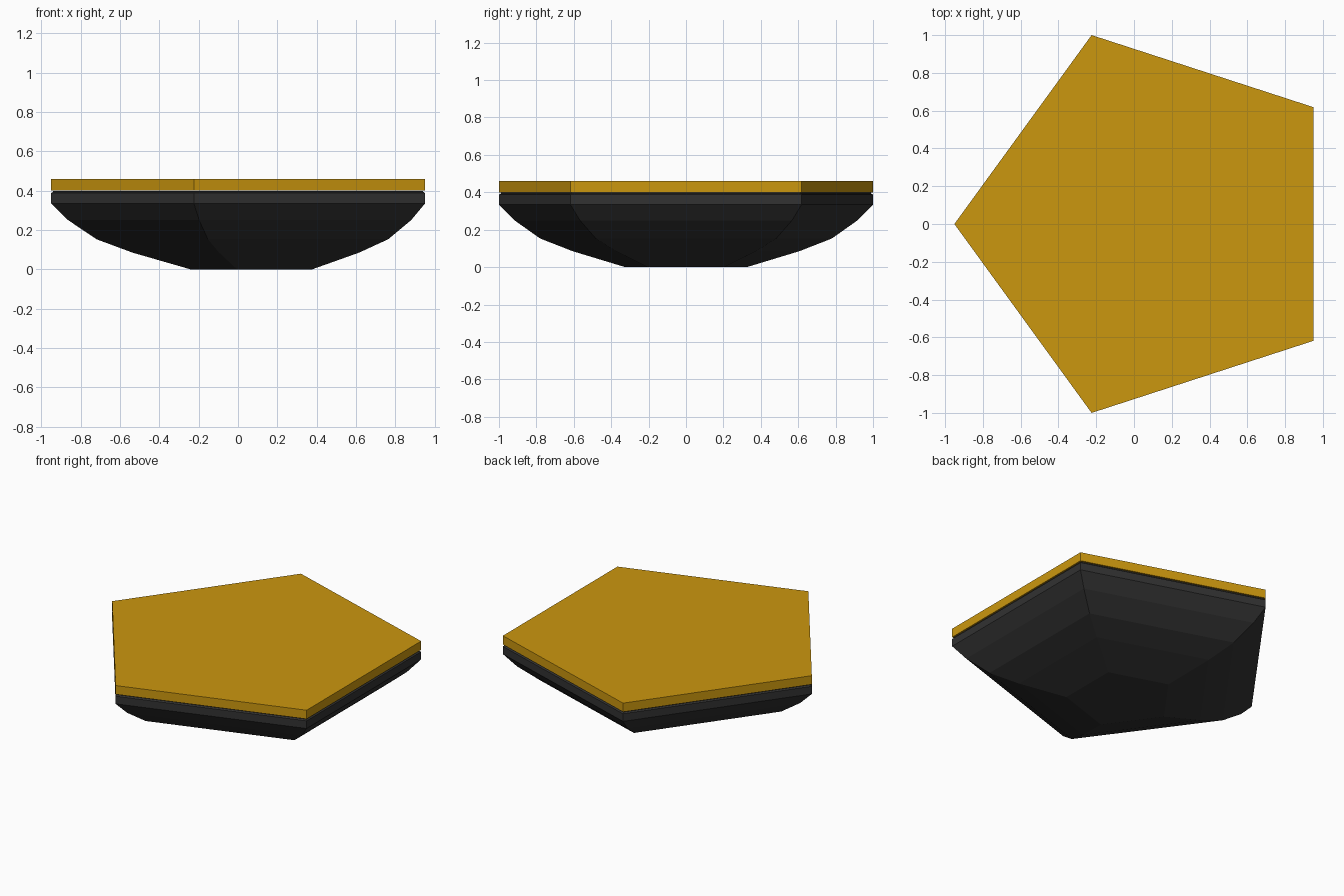
import bpy, bmesh, math

if "Cube" in bpy.data.objects:
    bpy.data.objects.remove(bpy.data.objects["Cube"])

R = 1.0515          # pentagon circumradius
CX = R - 0.951      # pentagon centre so the bounds are centred on x


def material(name, rgb):
    m = bpy.data.materials.new(name)
    m.diffuse_color = (*rgb, 1.0)
    m.use_nodes = True
    m.node_tree.nodes["Principled BSDF"].inputs["Base Color"].default_value = m.diffuse_color
    return m


def pentagon_stack(name, profile, mat):
    """Loft pentagon rings given as (radius, z), closed at both ends."""
    bm = bmesh.new()
    rings = []
    for r, z in profile:
        rings.append([bm.verts.new((CX + r * math.cos(a), r * math.sin(a), z))
                      for a in (math.pi + math.tau * i / 5 for i in range(5))])
    for lo, hi in zip(rings, rings[1:]):
        for i in range(5):
            j = (i + 1) % 5
            bm.faces.new((lo[i], lo[j], hi[j], hi[i]))
    bm.faces.new(rings[0][::-1])
    bm.faces.new(rings[-1])
    me = bpy.data.meshes.new(name)
    bm.to_mesh(me)
    bm.free()
    me.materials.append(mat)
    ob = bpy.data.objects.new(name, me)
    bpy.context.collection.objects.link(ob)
    return ob


black = material("charcoal black", (0.032, 0.032, 0.032))
gold = material("gold", (0.6, 0.31, 0.0045))

# Rounded bowl-like underside with an upright rim and a small top chamfer
pentagon_stack("bowl_base", [(0.342, 0.0), (0.637, 0.085), (0.82, 0.153),
                             (0.964, 0.25), (R, 0.335), (R, 0.387),
                             (1.04, 0.394), (1.04, 0.399)], black)

# Flat plate on top
pentagon_stack("top_plate", [(R, 0.4), (R, 0.46)], gold)
